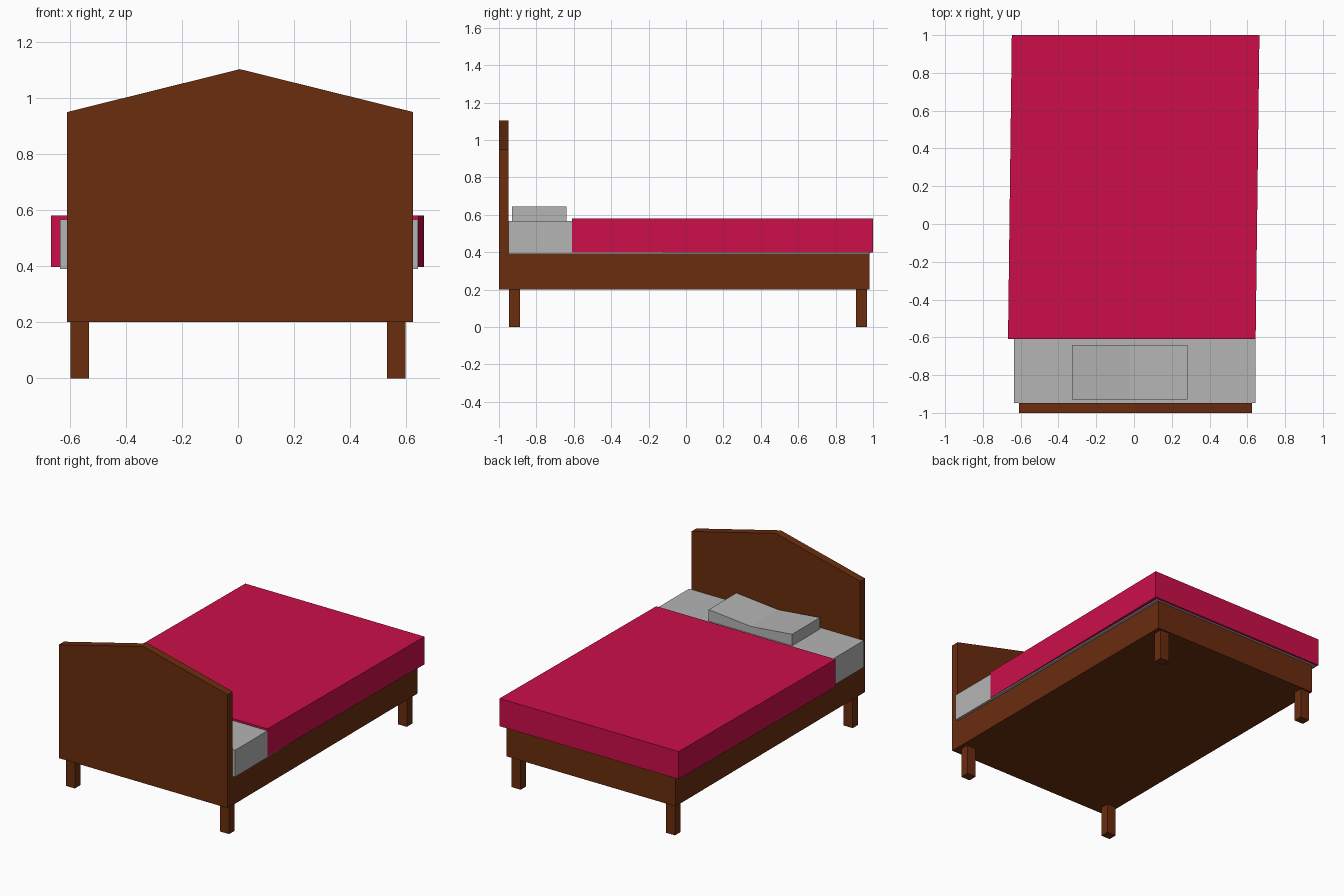
import bpy

if "Cube" in bpy.data.objects:
    bpy.data.objects.remove(bpy.data.objects["Cube"])


def material(name, rgb):
    m = bpy.data.materials.new(name)
    m.diffuse_color = (*rgb, 1)
    m.use_nodes = True
    m.node_tree.nodes["Principled BSDF"].inputs["Base Color"].default_value = m.diffuse_color
    return m


WOOD = material("brown wood", (0.145, 0.026, 0.0045))
RED = material("crimson cloth", (0.60, 0.0045, 0.068))
LINEN = material("grey linen", (0.46, 0.46, 0.46))


def prism(name, profile, y0, y1, mat, shift=0.0):
    """Extrude an (x, z) outline from y0 to y1, sliding the far end by shift in x."""
    n = len(profile)
    verts = [(x, y0, z) for x, z in profile] + [(x + shift, y1, z) for x, z in profile]
    faces = [tuple(range(n)), tuple(range(2 * n - 1, n - 1, -1))]
    faces += [(i, i + n, (i + 1) % n + n, (i + 1) % n) for i in range(n)]
    mesh = bpy.data.meshes.new(name)
    mesh.from_pydata(verts, [], faces)
    mesh.materials.append(mat)
    obj = bpy.data.objects.new(name, mesh)
    bpy.context.collection.objects.link(obj)
    return obj


def box(name, x0, x1, y0, y1, z0, z1, mat, shift=0.0):
    return prism(name, [(x0, z0), (x1, z0), (x1, z1), (x0, z1)], y0, y1, mat, shift)


# Wooden frame: gabled headboard, base and four legs
prism("headboard", [(-0.61, 0.2), (0.625, 0.2), (0.625, 0.95), (0.007, 1.103), (-0.61, 0.95)],
      -1.0, -0.948, WOOD)
box("bed_base", -0.61, 0.625, -0.948, 0.98, 0.2, 0.39, WOOD)
for end, y in (("head", -0.946), ("foot", 0.91)):
    for side, x in (("left", -0.597), ("right", 0.531)):
        box(f"{end}_{side}_leg", x, x + 0.066, y, y + 0.058, 0.0, 0.2, WOOD)

# Mattress and the slightly skewed blanket over it
box("mattress", -0.636, 0.642, -0.948, 0.985, 0.39, 0.567, LINEN)
box("blanket", -0.667, 0.644, -0.61, 1.0, 0.397, 0.58, RED, shift=0.02)

# Pillow with a dip in the middle
prism("pillow", [(-0.328, 0.56), (0.282, 0.56), (0.282, 0.643), (-0.025, 0.614), (-0.328, 0.643)],
      -0.93, -0.64, LINEN)
